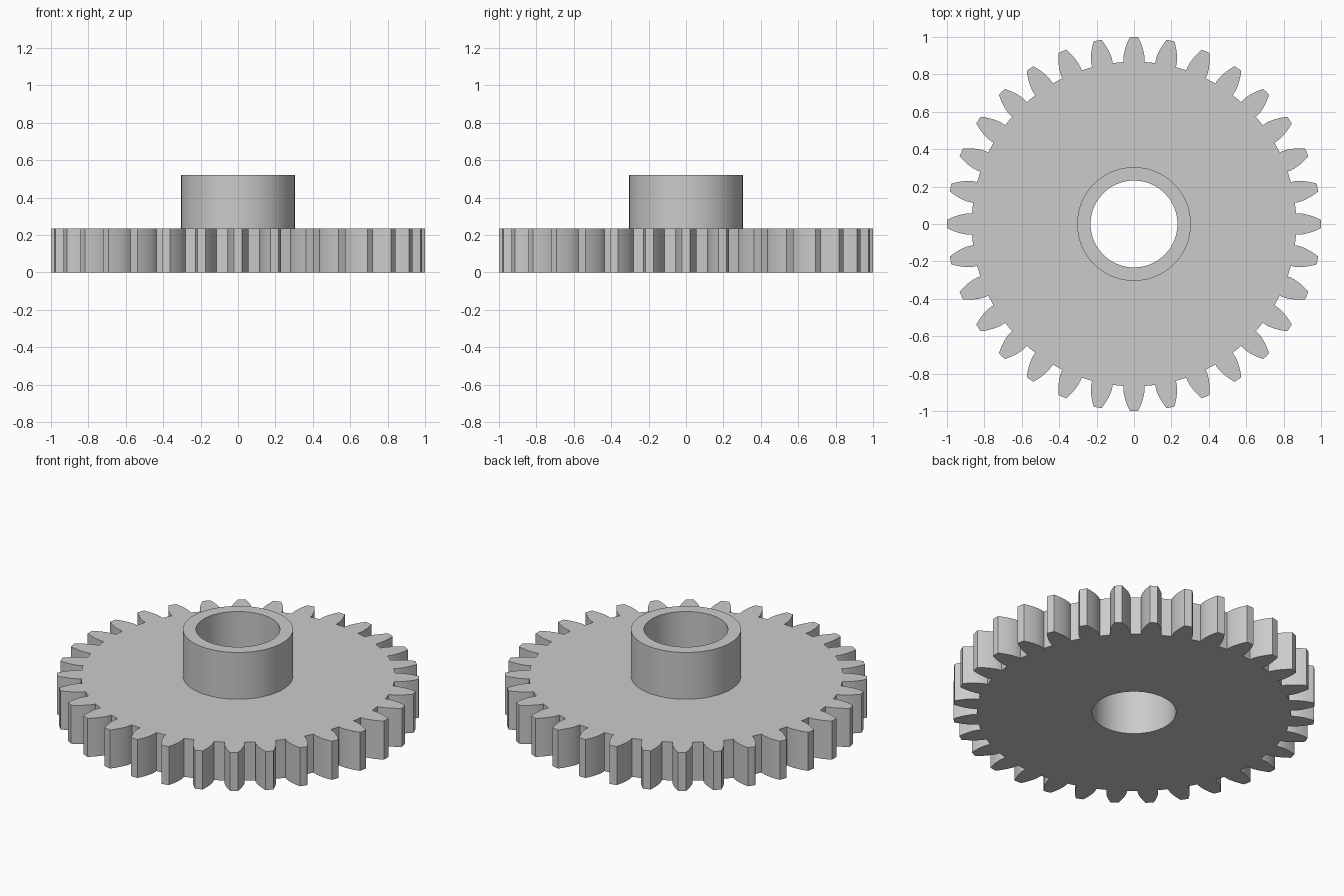
import bpy
import bmesh
from math import sin, cos, tan, acos, pi, radians

cube = bpy.data.objects.get("Cube")
if cube:
    bpy.data.objects.remove(cube, do_unlink=True)

# Gear proportions
TEETH = 32
TIP = 1.0
MODULE = 2 * TIP / (TEETH + 2)
PITCH = MODULE * TEETH / 2
ROOT = PITCH - 1.25 * MODULE
PRESSURE = radians(20)
BASE = PITCH * cos(PRESSURE)
DISC_TOP = 0.235
HUB_TOP = 0.52
HUB_RADIUS = 0.304
BORE_RADIUS = 0.232
FLANK_STEPS = 6


def involute(angle):
    return tan(angle) - angle


def half_angle(radius):
    """Half of the tooth's angular width at a radius."""
    return pi / (2 * TEETH) + involute(PRESSURE) - involute(acos(min(1, BASE / radius)))


def gear_outline():
    # One flank from root to tip, mirrored about the tooth's centre line
    radii = [BASE + (TIP - BASE) * i / FLANK_STEPS for i in range(FLANK_STEPS + 1)]
    flank = [(ROOT, half_angle(BASE))] + [(r, half_angle(r)) for r in radii]
    tooth = [(r, -a) for r, a in flank] + [(TIP, 0)] + [(r, a) for r, a in reversed(flank)]
    points = []
    for i in range(TEETH):
        centre = 2 * pi * i / TEETH
        points += [(r * cos(centre + a), r * sin(centre + a)) for r, a in tooth]
        valley = centre + pi / TEETH
        points.append((ROOT * cos(valley), ROOT * sin(valley)))
    return points


def circle(radius, sides=96):
    return [(radius * cos(2 * pi * i / sides), radius * sin(2 * pi * i / sides))
            for i in range(sides)]


bm = bmesh.new()


def add_loop(points, z):
    verts = [bm.verts.new((x, y, z)) for x, y in points]
    edges = [bm.edges.new((v, verts[i - 1])) for i, v in enumerate(verts)]
    return verts, edges


def wall(lower, upper):
    a, b = lower[0], upper[0]
    for i in range(len(a)):
        bm.faces.new((a[i - 1], a[i], b[i], b[i - 1]))


def cap(outer, inner):
    bmesh.ops.triangle_fill(bm, edges=outer[1] + inner[1], use_beauty=True, normal=(0, 0, 1))


# Toothed disc, raised hub and through bore as one closed solid
outline = gear_outline()
disc_low, disc_high = add_loop(outline, 0), add_loop(outline, DISC_TOP)
hub_low, hub_high = (add_loop(circle(HUB_RADIUS), z) for z in (DISC_TOP, HUB_TOP))
bore_low, bore_high = (add_loop(circle(BORE_RADIUS), z) for z in (0, HUB_TOP))
cap(disc_low, bore_low)
cap(disc_high, hub_low)
cap(hub_high, bore_high)
wall(disc_low, disc_high)
wall(hub_low, hub_high)
wall(bore_low, bore_high)
bmesh.ops.recalc_face_normals(bm, faces=bm.faces[:])

mesh = bpy.data.meshes.new("gear_with_hub")
bm.to_mesh(mesh)
bm.free()
gear = bpy.data.objects.new("gear_with_hub", mesh)
bpy.context.collection.objects.link(gear)

# Plain grey metal
grey = bpy.data.materials.new("plain_grey")
grey.use_nodes = True
colour = (0.6, 0.6, 0.6, 1)
grey.diffuse_color = colour
grey.node_tree.nodes["Principled BSDF"].inputs["Base Color"].default_value = colour
mesh.materials.append(grey)

# Smooth curved walls, crisp corners
bpy.ops.object.select_all(action="DESELECT")
gear.select_set(True)
bpy.context.view_layer.objects.active = gear
bpy.ops.object.shade_smooth_by_angle(angle=radians(25))
